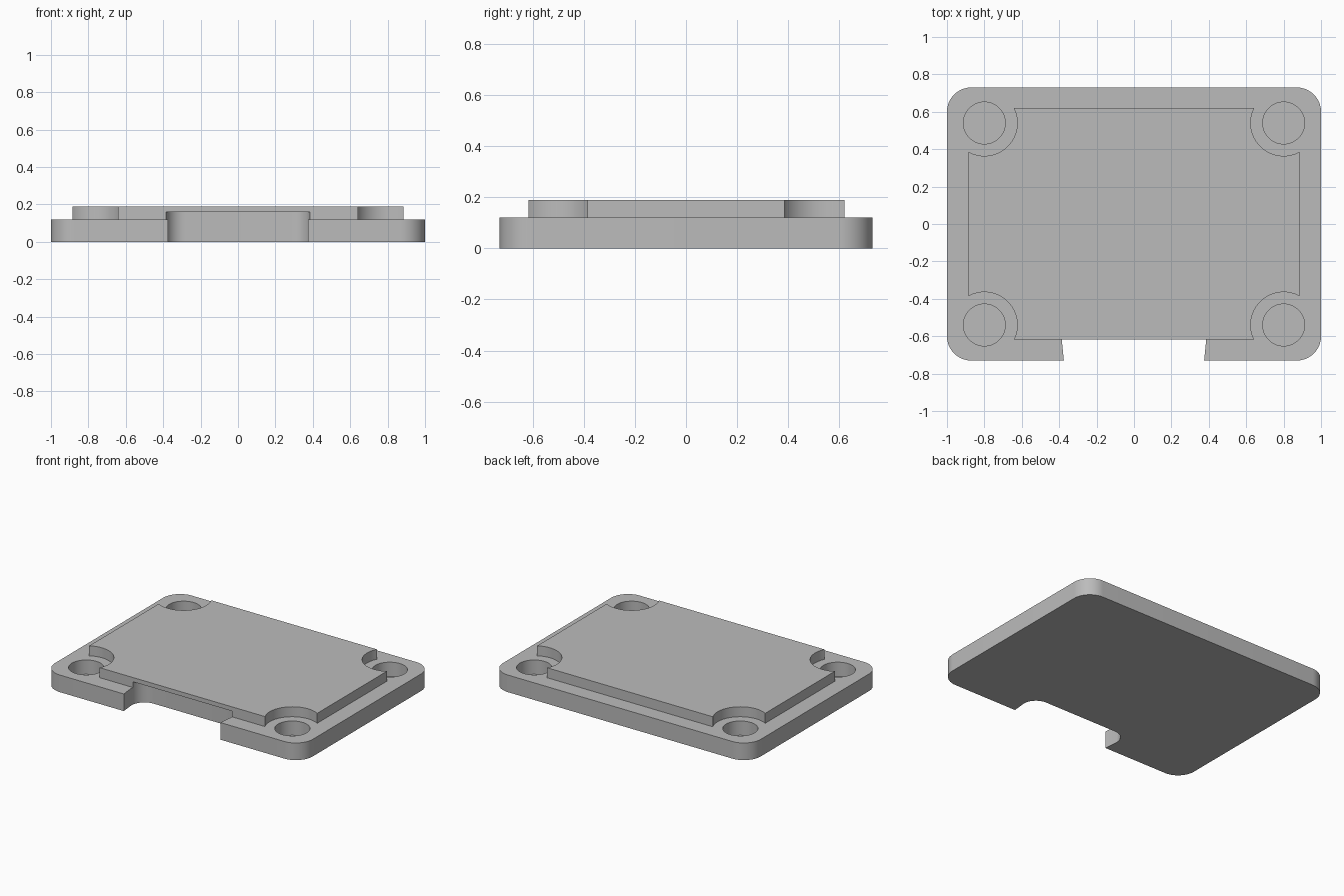
import bpy, bmesh
from math import sin, cos, pi, radians

default = bpy.data.objects.get("Cube")
if default:
    bpy.data.objects.remove(default, do_unlink=True)

grey = bpy.data.materials.new("plain grey")
grey.use_nodes = True
colour = (0.5, 0.5, 0.5, 1)
grey.diffuse_color = colour
grey.node_tree.nodes["Principled BSDF"].inputs["Base Color"].default_value = colour


def arc(cx, cy, r, start, end, steps):
    angles = [radians(start + (end - start) * i / steps) for i in range(steps + 1)]
    return [(cx + r * cos(a), cy + r * sin(a)) for a in angles]


def prism(name, outline, z0, z1):
    """Extrude a counter-clockwise outline from z0 to z1."""
    bm = bmesh.new()
    face = bm.faces.new([bm.verts.new((x, y, z0)) for x, y in outline])
    top = bmesh.ops.extrude_face_region(bm, geom=[face])["geom"]
    bmesh.ops.translate(bm, vec=(0, 0, z1 - z0),
                        verts=[v for v in top if isinstance(v, bmesh.types.BMVert)])
    bmesh.ops.recalc_face_normals(bm, faces=bm.faces)
    mesh = bpy.data.meshes.new(name)
    bm.to_mesh(mesh)
    bm.free()
    mesh.materials.append(grey)
    obj = bpy.data.objects.new(name, mesh)
    bpy.context.collection.objects.link(obj)
    return obj


def combine(target, tool, operation):
    """Apply a boolean and remove the tool."""
    mod = target.modifiers.new("boolean", "BOOLEAN")
    mod.object, mod.operation, mod.solver = tool, operation, "EXACT"
    bpy.ops.object.select_all(action="DESELECT")
    target.select_set(True)
    bpy.context.view_layer.objects.active = target
    bpy.ops.object.modifier_apply(modifier=mod.name)
    bpy.data.objects.remove(tool, do_unlink=True)


def cylinder(name, x, y, r, z0, z1):
    return prism(name, arc(x, y, r, 0, 360, 64)[:-1], z0, z1)


# Base with rounded corners
hx, hy, r = 1.0, 0.73, 0.13
corners = [(1, 1, 0), (-1, 1, 90), (-1, -1, 180), (1, -1, 270)]
outline = []
for sx, sy, a in corners:
    outline += arc(sx * (hx - r), sy * (hy - r), r, a, a + 90, 16)
lid = prism("lid_plate", outline, 0, 0.12)

# Raised panel, scooped out around each corner hole
panel = prism("raised_panel", [(-0.885, -0.617), (0.885, -0.617),
                               (0.885, 0.62), (-0.885, 0.62)], 0.06, 0.19)
posts = [(sx * 0.8, sy * 0.54) for sx, sy, a in corners]
for x, y in posts:
    combine(panel, cylinder("scoop", x, y, 0.176, 0, 0.3), "DIFFERENCE")
combine(lid, panel, "UNION")

# Blind corner holes
for x, y in posts:
    combine(lid, cylinder("hole", x, y, 0.112, 0.02, 0.3), "DIFFERENCE")

# Front notch with rounded inner corners, running under the panel
notch = [(-0.375, -0.73), (-0.37, -0.9), (0.37, -0.9), (0.375, -0.73)]
notch += arc(0.285, -0.63, 0.1, 0, 90, 12) + arc(-0.285, -0.63, 0.1, 90, 180, 12)
combine(lid, prism("notch", notch, -0.1, 0.16), "DIFFERENCE")

bpy.ops.object.shade_smooth_by_angle(angle=radians(30))
